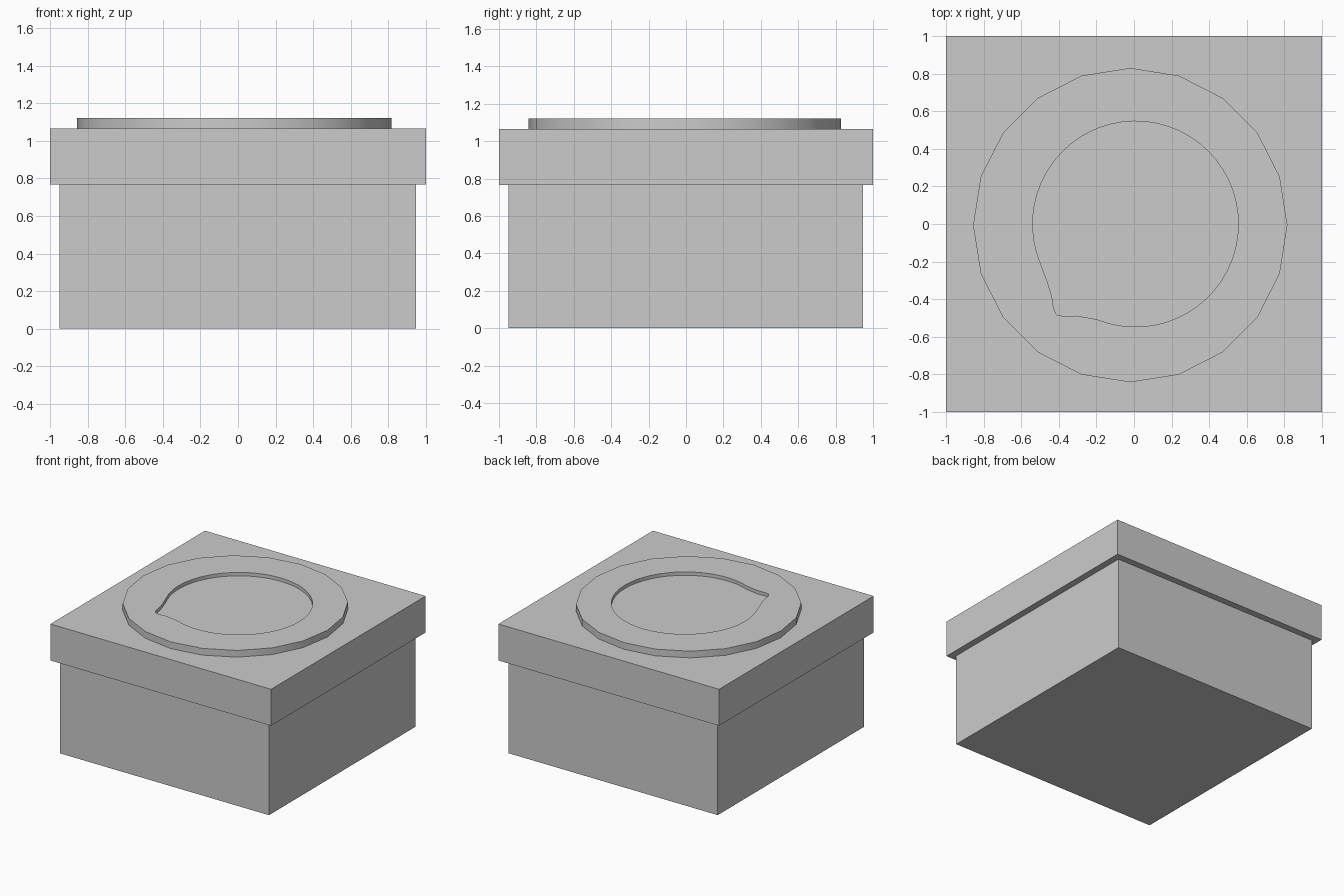
import bpy, bmesh
from math import cos, sin, tau, radians

if "Cube" in bpy.data.objects:
    bpy.data.objects.remove(bpy.data.objects["Cube"])


def arc(cx, cy, r, start, end, n):
    """n + 1 points along a circular arc, angles in degrees."""
    return [(cx + r * cos(radians(start + (end - start) * i / n)),
             cy + r * sin(radians(start + (end - start) * i / n))) for i in range(n + 1)]


def prism(name, outline, z0, z1):
    """Closed solid with a flat outline, extruded from z0 to z1."""
    bm = bmesh.new()
    face = bm.faces.new([bm.verts.new((x, y, z0)) for x, y in outline])
    top = bmesh.ops.extrude_face_region(bm, geom=[face])["geom"]
    bmesh.ops.translate(bm, vec=(0, 0, z1 - z0),
                        verts=[v for v in top if isinstance(v, bmesh.types.BMVert)])
    bmesh.ops.recalc_face_normals(bm, faces=bm.faces)
    mesh = bpy.data.meshes.new(name)
    bm.to_mesh(mesh)
    bm.free()
    obj = bpy.data.objects.new(name, mesh)
    bpy.context.collection.objects.link(obj)
    return obj


def square(cx, cy, h):
    return [(cx - h, cy - h), (cx + h, cy - h), (cx + h, cy + h), (cx - h, cy + h)]


# Box and overhanging lid
prism("box_body", square(-0.002, -0.002, 0.948), 0, 0.766)
prism("lid", square(0, 0, 1), 0.766, 1.065)

# Raised 20-sided disc on the lid
disc = prism("raised_disc", arc(-0.02, -0.006, 0.836, 0, 342, 19), 1.065, 1.12)

# Shallow bubble-shaped recess: a circle with a small pointed tail
tail = [(-0.46, -0.31), (-0.437, -0.385), (-0.427, -0.45), (-0.412, -0.482),
        (-0.375, -0.492), (-0.31, -0.488), (-0.25, -0.498)]
bubble = arc(0.008, 0, 0.547, -112, 202, 48) + tail
cutter = prism("recess_cutter", bubble, 1.092, 1.2)
cutter.hide_render = True
cutter.hide_set(True)

cut = disc.modifiers.new("recess", 'BOOLEAN')
cut.operation = 'DIFFERENCE'
cut.solver = 'EXACT'
cut.object = cutter
bpy.context.view_layer.objects.active = disc
disc.select_set(True)
bpy.ops.object.modifier_apply(modifier=cut.name)
bpy.data.objects.remove(cutter)
bpy.ops.object.shade_smooth_by_angle(angle=radians(35))
